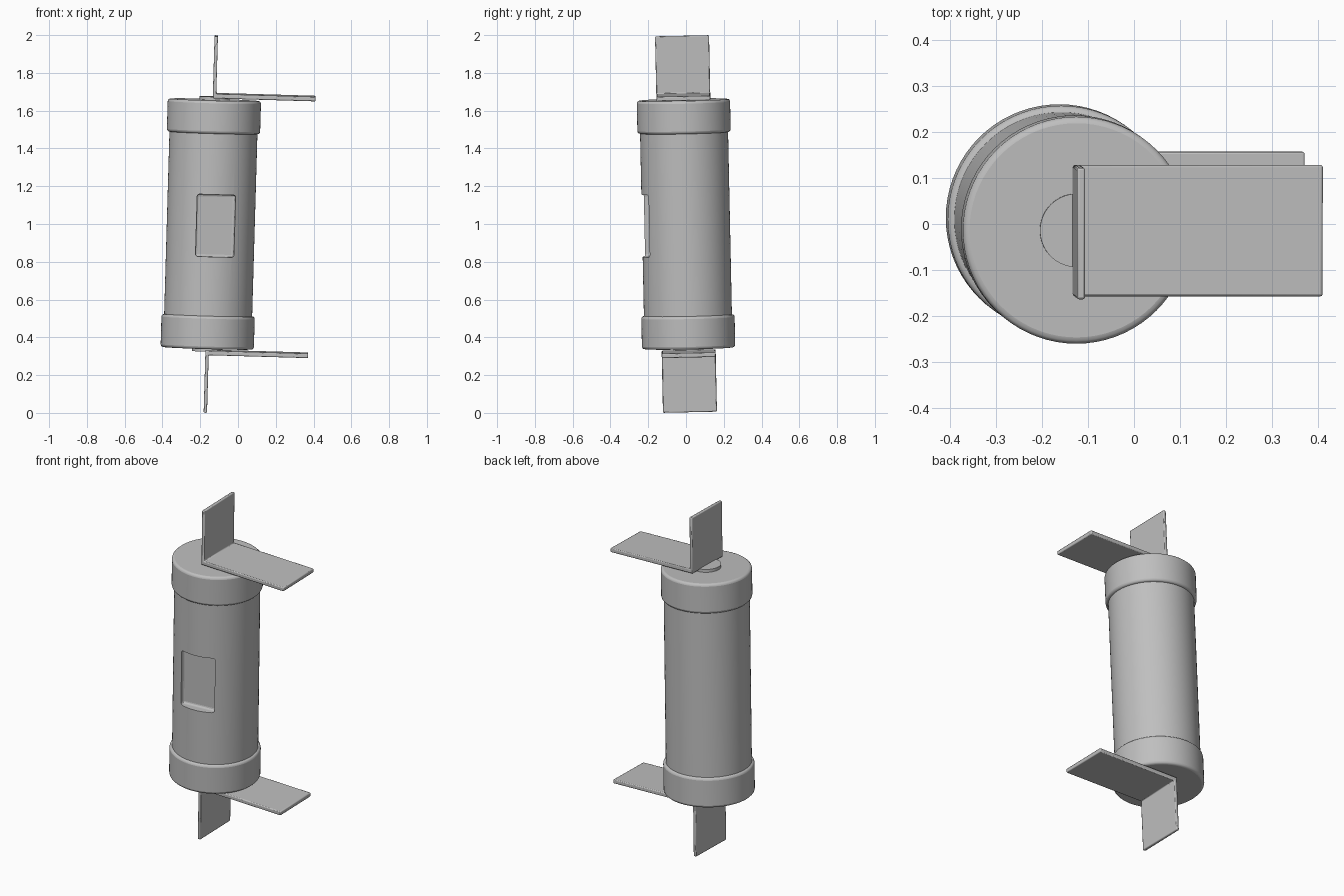
import bpy
import bmesh
import math
from mathutils import Matrix, Euler, Vector

cube = bpy.data.objects.get("Cube")
if cube:
    bpy.data.objects.remove(cube, do_unlink=True)

grey = bpy.data.materials.new("plain grey")
grey.use_nodes = True
color = (0.52, 0.52, 0.52, 1)
grey.diffuse_color = color
grey.node_tree.nodes["Principled BSDF"].inputs["Base Color"].default_value = color

# The whole part leans slightly about its middle
lean = Matrix.Translation((-0.144, 0, 1)) @ Euler((0.021, 0.029, 0)).to_matrix().to_4x4()


def add_object(name, bm):
    bmesh.ops.recalc_face_normals(bm, faces=bm.faces)
    mesh = bpy.data.meshes.new(name)
    bm.to_mesh(mesh)
    bm.free()
    mesh.materials.append(grey)
    ob = bpy.data.objects.new(name, mesh)
    bpy.context.collection.objects.link(ob)
    ob.matrix_world = lean
    return ob


def bevel(ob, width, segments=3):
    mod = ob.modifiers.new("rounded edges", "BEVEL")
    mod.width = width
    mod.segments = segments
    mod.limit_method = "ANGLE"


def smooth(ob):
    bpy.ops.object.select_all(action="DESELECT")
    ob.select_set(True)
    bpy.context.view_layer.objects.active = ob
    bpy.ops.object.shade_smooth_by_angle(angle=math.radians(40))


def cylinder(name, radius, z0, z1):
    bm = bmesh.new()
    bmesh.ops.create_cone(bm, cap_ends=True, segments=72, radius1=radius, radius2=radius,
                          depth=z1 - z0, matrix=Matrix.Translation((0, 0, (z0 + z1) / 2)))
    return add_object(name, bm)


# Tube body with a recessed window
body = cylinder("tube_body", 0.233, -0.5, 0.5)
bm = bmesh.new()
turn = Matrix.Rotation(math.radians(7), 4, "Z")
bmesh.ops.create_cube(bm, size=1, matrix=turn @ Matrix.Translation((0, -0.283, -0.004))
                      @ Matrix.Diagonal((0.205, 0.2, 0.33, 1)))
cutter = add_object("window_cutter", bm)
bevel(cutter, 0.012)
cutter.hide_render = True
cutter.display_type = "WIRE"
cut = body.modifiers.new("window recess", "BOOLEAN")
cut.operation = "DIFFERENCE"
cut.solver = "EXACT"
cut.object = cutter
smooth(body)
cutter.hide_set(True)

# Matching end caps, contact stubs and bent tabs
for end, side in (("top", 1), ("bottom", -1)):
    cap = cylinder(end + "_cap", 0.247, *sorted((0.483 * side, 0.658 * side)))
    bevel(cap, 0.014)
    smooth(cap)

    cylinder(end + "_stub", 0.08, *sorted((0.65 * side, 0.675 * side)))

    # L-shaped profile extruded across the tab width
    profile = [(-0.009, 0.668), (0.535, 0.668), (0.535, 0.692),
               (0.009, 0.692), (0.009, 0.997), (-0.009, 0.997)]
    bm = bmesh.new()
    face = bm.faces.new([bm.verts.new((x, -0.143, z * side)) for x, z in profile])
    result = bmesh.ops.extrude_face_region(bm, geom=[face])
    verts = [v for v in result["geom"] if isinstance(v, bmesh.types.BMVert)]
    bmesh.ops.translate(bm, verts=verts, vec=Vector((0, 0.286, 0)))
    tab = add_object(end + "_tab", bm)
    bevel(tab, 0.005, 2)
    smooth(tab)
